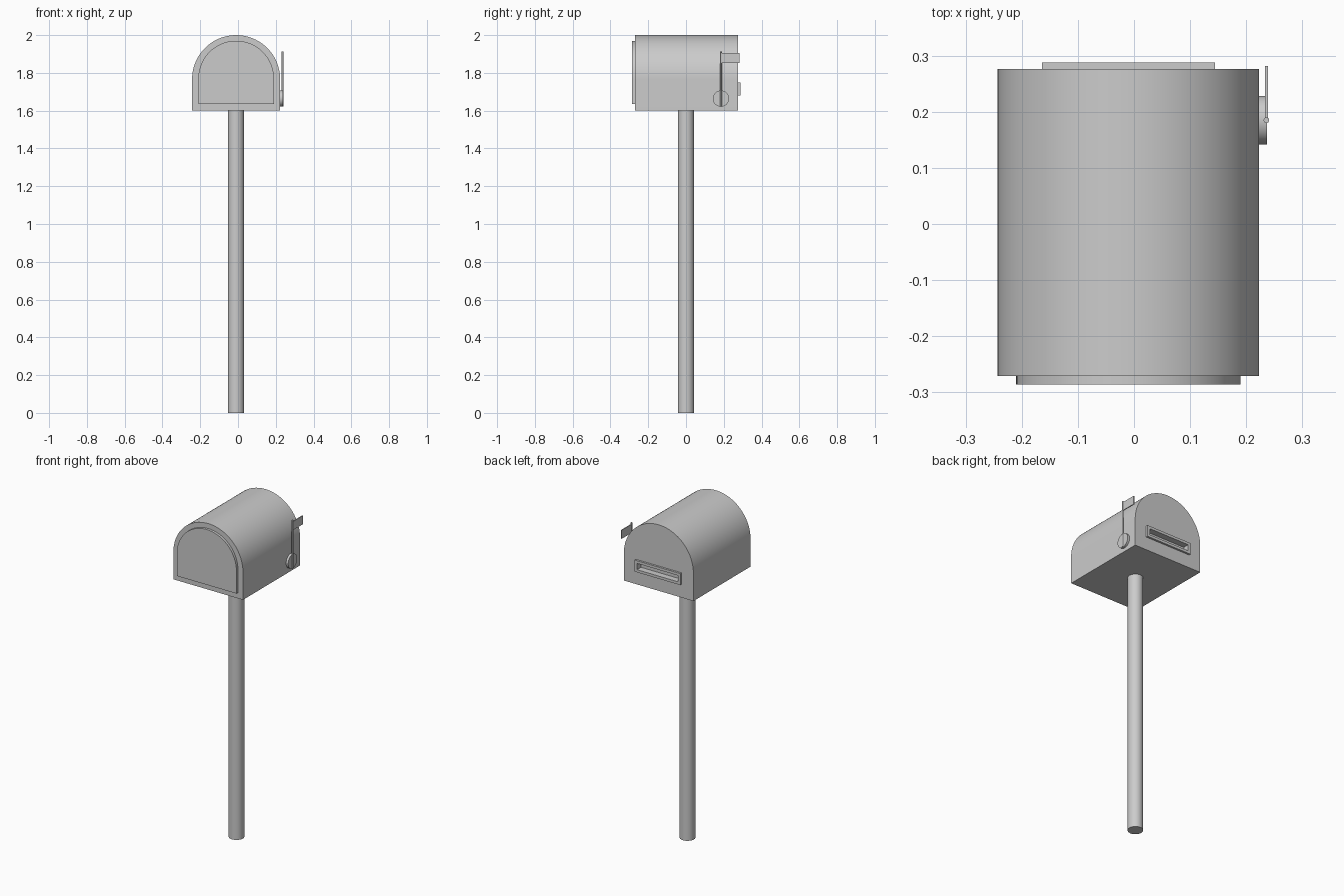
import bpy, math
from mathutils import Vector

if "Cube" in bpy.data.objects:
    bpy.data.objects.remove(bpy.data.objects["Cube"])

CX = -0.01  # centre line of box and post


def finish(ob, name):
    ob.name = name
    bpy.ops.object.select_all(action='DESELECT')
    bpy.context.view_layer.objects.active = ob
    ob.select_set(True)
    bpy.ops.object.shade_smooth_by_angle(angle=math.radians(30))
    return ob


def box(name, lo, hi):
    lo, hi = Vector(lo), Vector(hi)
    bpy.ops.mesh.primitive_cube_add(size=1, location=(lo + hi) / 2)
    ob = bpy.context.object
    ob.scale = hi - lo
    ob.name = name
    bpy.ops.object.transform_apply(location=False, rotation=False, scale=True)
    return ob


def cylinder(name, radius, depth, loc, rot=(0, 0, 0), sides=48):
    bpy.ops.mesh.primitive_cylinder_add(vertices=sides, radius=radius, depth=depth,
                                        location=loc, rotation=rot)
    return finish(bpy.context.object, name)


def arch_slab(name, half, bottom, top, y0, y1, segs=48):
    """Round-topped profile extruded along y."""
    zc = top - half
    prof = [(CX - half, bottom), (CX + half, bottom)]
    for i in range(segs + 1):
        a = math.pi * i / segs
        prof.append((CX + half * math.cos(a), zc + half * math.sin(a)))
    n = len(prof)
    verts = [(x, y, z) for y in (y0, y1) for x, z in prof]
    faces = [tuple(range(n)), tuple(range(2 * n - 1, n - 1, -1))]
    faces += [(i, i + n, (i + 1) % n + n, (i + 1) % n) for i in range(n)]
    me = bpy.data.meshes.new(name)
    me.from_pydata(verts, [], faces)
    ob = bpy.data.objects.new(name, me)
    bpy.context.collection.objects.link(ob)
    return finish(ob, name)


def cut(ob, cutter):
    bpy.context.view_layer.objects.active = ob
    mod = ob.modifiers.new("slot", 'BOOLEAN')
    mod.operation = 'DIFFERENCE'
    mod.solver = 'EXACT'
    mod.object = cutter
    # keep the cut ahead of the smoothing modifier, if there is one
    bpy.ops.object.modifier_move_to_index(modifier=mod.name, index=0)
    bpy.ops.object.modifier_apply(modifier=mod.name)


# Post
cylinder("post", 0.043, 1.6, (CX, 0, 0.8))

# Round-topped box and front door
body = arch_slab("mailbox_body", 0.233, 1.6, 2.0, -0.271, 0.276)
arch_slab("front_door", 0.2, 1.635, 1.97, -0.286, -0.271)

# Rear letter slot: raised frame with a recess
frame = box("slot_frame", (CX - 0.154, 0.276, 1.68), (CX + 0.154, 0.288, 1.75))
cutter = box("slot_cutter", (CX - 0.137, 0.25, 1.696), (CX + 0.137, 0.32, 1.734))
cut(body, cutter)
cut(frame, cutter)
bpy.data.objects.remove(cutter)

# Signal flag: pivot disc, rod and plate
cylinder("flag_pivot", 0.043, 0.016, (0.229, 0.185, 1.664), (0, math.pi / 2, 0))
cylinder("flag_rod", 0.005, 0.29, (0.236, 0.185, 1.768), sides=16)
box("flag_plate", (0.2335, 0.185, 1.852), (0.2385, 0.282, 1.904))
